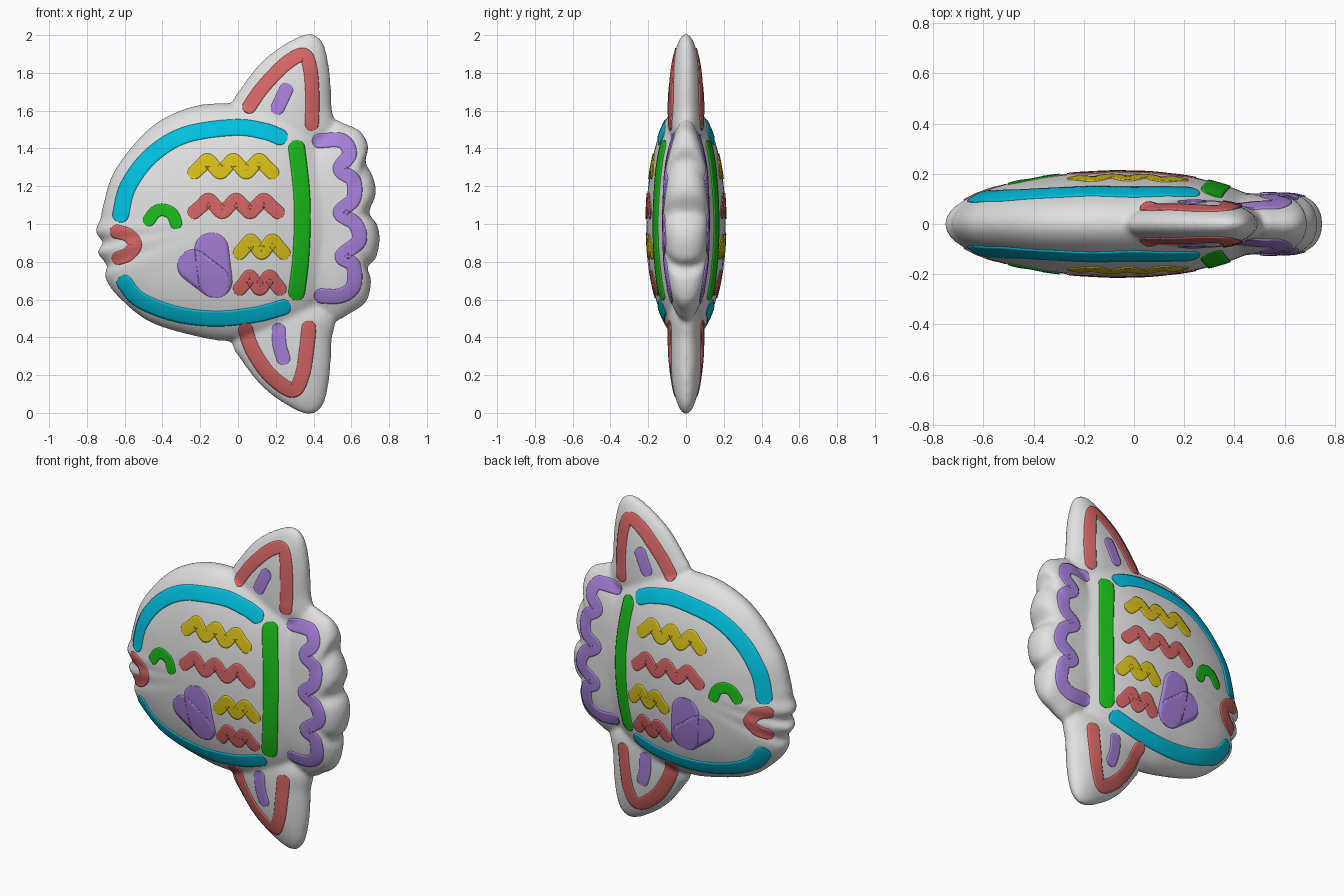
import bpy, bmesh
from math import sin, cos, pi, sqrt
from mathutils import Vector
from mathutils.bvhtree import BVHTree

cube = bpy.data.objects.get("Cube")
if cube:
    bpy.data.objects.remove(cube, do_unlink=True)


def material(name, rgb):
    m = bpy.data.materials.new(name)
    m.use_nodes = True
    m.diffuse_color = (*rgb, 1)
    m.node_tree.nodes["Principled BSDF"].inputs["Base Color"].default_value = (*rgb, 1)
    return m


WHITE = material("white", (0.75, 0.75, 0.75))
BLUE = material("sky_blue", (0.0, 0.53, 0.74))
RED = material("coral_red", (0.67, 0.13, 0.13))
YELLOW = material("yellow", (0.69, 0.52, 0.01))
GREEN = material("green", (0.01, 0.5, 0.01))
PURPLE = material("purple", (0.39, 0.22, 0.71))


def spline(points, closed=False, steps=10):
    """Smooth path through 2D points."""
    p = [Vector(q) for q in points]
    n = len(p)
    at = (lambda i: p[i % n]) if closed else (lambda i: p[max(0, min(n - 1, i))])
    out = []
    for i in range(n if closed else n - 1):
        a, b, c, d = (at(i + k) for k in (-1, 0, 1, 2))
        for s in range(steps):
            t = s / steps
            out.append(b + (c - a) * (t / 2) + (2 * a - 5 * b + 4 * c - d) * (t * t / 2)
                       + (3 * b - a - 3 * c + d) * (t ** 3 / 2))
    if not closed:
        out.append(p[-1])
    return out


def pillow(bm, outline, centre, depth, power=2):
    """Rounded solid: rings shrink from the outline to the centre as it swells."""
    outline, c = spline(outline, True, 8), Vector(centre)
    levels = 16
    for_side = {}
    rim = [bm.verts.new((q.x, 0, q.y)) for q in outline]
    for side in (-1, 1):
        prev = rim
        for k in range(1, levels):
            s = cos(pi / 2 * k / levels) ** (2 / power)
            ring = []
            for q in outline:
                v = c + (q - c) * s
                y = side * depth(v.y) * sqrt(1 - s ** power)
                ring.append(bm.verts.new((v.x, y, v.y)))
            for i in range(len(ring)):
                j = (i + 1) % len(ring)
                bm.faces.new((prev[i], prev[j], ring[j], ring[i]))
            prev = ring
        tip = bm.verts.new((c.x, side * depth(c.y), c.y))
        for i in range(len(prev)):
            bm.faces.new((prev[i], prev[(i + 1) % len(prev)], tip))


def finish(bm, name, mat):
    bmesh.ops.recalc_face_normals(bm, faces=bm.faces)
    mesh = bpy.data.meshes.new(name)
    bm.to_mesh(mesh)
    bm.free()
    ob = bpy.data.objects.new(name, mesh)
    bpy.context.collection.objects.link(ob)
    ob.data.materials.append(mat)
    return ob


# Round flat trunk with lips, two fins and a scalloped tail
trunk = [(-.03, 1.64), (-.25, 1.62), (-.465, 1.51), (-.65, 1.29), (-.715, 1.1),
         (-.728, 1.03), (-.755, .96), (-.715, .9), (-.745, .85), (-.695, .78),
         (-.705, .72), (-.64, .62), (-.465, .48), (-.2, .4), (-.03, .38),
         (.2, .4), (.4, .52), (.52, .75), (.56, 1), (.52, 1.25), (.4, 1.5), (.2, 1.62)]
fin = [(-.03, 1.63), (.015, 1.72), (.13, 1.865), (.275, 1.97), (.38, 2.008), (.45, 1.96),
       (.485, 1.81), (.495, 1.63), (.5, 1.45), (.25, 1.3), (0, 1.45)]
tail = [(.5, 1.54), (.57, 1.53), (.65, 1.49), (.69, 1.41), (.675, 1.33), (.715, 1.25),
        (.73, 1.16), (.695, 1.06), (.735, 1), (.75, .92), (.73, .82), (.685, .77),
        (.705, .7), (.68, .59), (.6, .53), (.5, .49), (.36, .6), (.3, 1), (.36, 1.4)]
bm = bmesh.new()
pillow(bm, trunk, (-.05, 1.01), lambda z: .21)
pillow(bm, fin, (.28, 1.55), lambda z: .095)
pillow(bm, [(x, 2 - z) for x, z in fin], (.28, .45), lambda z: .095)
pillow(bm, tail, (.5, 1.01), lambda z: .122 * sqrt(max(.05, 1 - ((z - 1.01) / .7) ** 2)), 5)
body = finish(bm, "fish_body", WHITE)

# Blend the parts into one soft skin
remesh = body.modifiers.new("blend", "REMESH")
remesh.mode = "VOXEL"
remesh.voxel_size = .012
soften = body.modifiers.new("soften", "SMOOTH")
soften.factor = .5
soften.iterations = 10
graph = bpy.context.evaluated_depsgraph_get()
skin = bpy.data.meshes.new_from_object(body.evaluated_get(graph))
body.modifiers.clear()
body.data = skin
skin.materials.clear()
skin.materials.append(WHITE)
for face in skin.polygons:
    face.use_smooth = True
    face.material_index = 0
tree = BVHTree.FromPolygons([v.co for v in skin.vertices],
                            [f.vertices[:] for f in skin.polygons])


def on_skin(p, side, lift):
    hit, normal, _, _ = tree.ray_cast(Vector((p.x, side * 2, p.y)), Vector((0, -side, 0)))
    if hit is None:
        return Vector((p.x, 0, p.y))
    if normal.y * side < 0:
        normal = -normal
    return hit + normal * lift


def stroke(name, mat, points, r):
    """Thin round-ended painted band laid on both flanks."""
    path = spline(points)
    n = len(path)
    tangent = [(path[min(i + 1, n - 1)] - path[max(i - 1, 0)]).normalized() for i in range(n)]
    rows = [(p, t, r) for p, t in zip(path, tangent)]
    caps = [pi / 2 * k / 8 for k in range(8)]
    start = [(path[0] - tangent[0] * r * cos(a), tangent[0], r * sin(a)) for a in caps]
    end = [(path[-1] + tangent[-1] * r * cos(a), tangent[-1], r * sin(a)) for a in reversed(caps)]
    columns = [(-1, -.003)] + [(k / 4, .005) for k in range(-4, 5)] + [(1, -.003)]
    bm = bmesh.new()
    for side in (-1, 1):
        prev = None
        for p, t, w in start + rows + end:
            across = Vector((-t.y, t.x))
            row = [bm.verts.new(on_skin(p + across * (w * u), side, lift)) for u, lift in columns]
            if prev:
                for i in range(len(row) - 1):
                    bm.faces.new((prev[i], prev[i + 1], row[i + 1], row[i]))
            prev = row
    bmesh.ops.remove_doubles(bm, verts=bm.verts, dist=.0001)
    ob = finish(bm, name, mat)
    ob.data.polygons.foreach_set("use_smooth", [True] * len(ob.data.polygons))
    return ob


def wave(x0, x1, z, humps):
    n = humps * 4
    return [(x0 + (x1 - x0) * i / n, z - .032 * cos(pi / 2 * i)) for i in range(n + 1)]


# Long bands around the flank
stroke("upper_band", BLUE, [(-.62, 1.05), (-.58, 1.2), (-.46, 1.36), (-.28, 1.47),
                            (-.02, 1.51), (.14, 1.49), (.22, 1.46)], .042)
stroke("lower_band", BLUE, [(-.6, .69), (-.52, .6), (-.33, .525), (-.12, .5),
                            (.09, .52), (.24, .56)], .04)
stroke("gill_bar", GREEN, [(.31, 1.4), (.335, 1.18), (.34, 1), (.33, .8), (.31, .64)], .043)

# Face
stroke("eye", GREEN, [(-.47, 1.02), (-.44, 1.06), (-.4, 1.075), (-.35, 1.055), (-.328, 1.005)], .032)
stroke("mouth", RED, [(-.64, .96), (-.58, .94), (-.545, .89), (-.58, .84), (-.63, .82)], .036)

# Wavy flank marks and the heart patch
stroke("top_wave", YELLOW, wave(-.23, .18, 1.305, 3), .036)
stroke("middle_wave", RED, wave(-.23, .21, 1.095, 3), .036)
stroke("short_wave", YELLOW, wave(.01, .24, .88, 2), .036)
stroke("bottom_wave", RED, wave(.01, .22, .69, 2), .036)
stroke("heart_left", PURPLE, [(-.235, .78), (-.13, .7)], .085)
stroke("heart_right", PURPLE, [(-.14, .865), (-.12, .7)], .09)

# Fin marks
stroke("upper_fin_chevron", RED, [(.06, 1.62), (.13, 1.72), (.25, 1.845), (.345, 1.895),
                                  (.38, 1.83), (.393, 1.68), (.39, 1.53)], .036)
stroke("lower_fin_chevron", RED, [(.04, .44), (.08, .33), (.17, .2), (.29, .12),
                                  (.34, .2), (.362, .33), (.375, .45)], .038)
stroke("upper_fin_dash", PURPLE, [(.21, 1.615), (.255, 1.71)], .036)
stroke("lower_fin_dash", PURPLE, [(.215, .44), (.22, .36), (.24, .29)], .036)

# Scalloped tail line
stroke("tail_scallops", PURPLE, [(.43, 1.44), (.55, 1.44), (.59, 1.37), (.54, 1.29), (.61, 1.23),
                                 (.61, 1.13), (.54, 1.06), (.62, 1), (.64, .91), (.55, .83),
                                 (.61, .78), (.61, .67), (.54, .62), (.44, .62)], .038)
